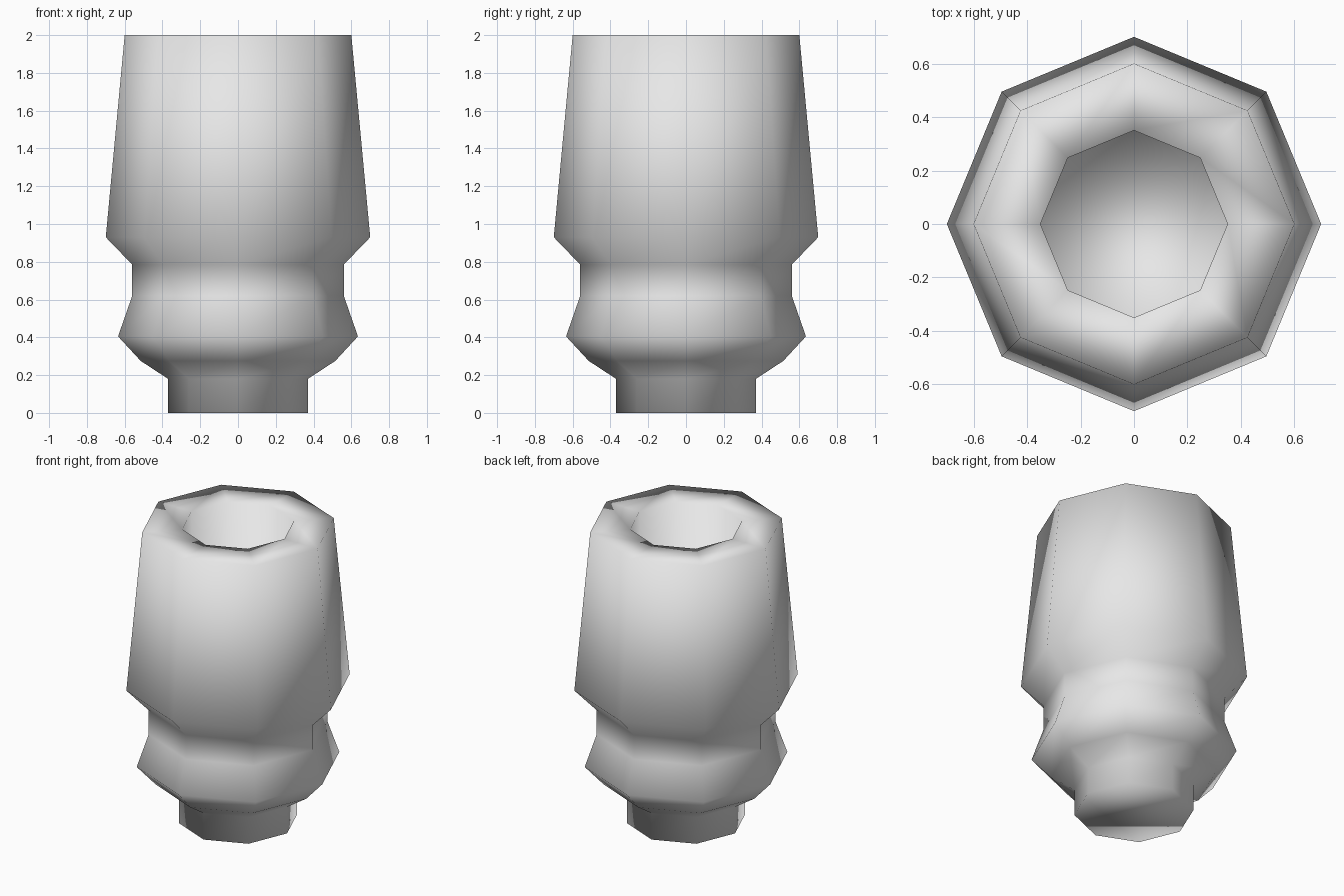
import bpy
import bmesh
from math import cos, sin, tau

cube = bpy.data.objects.get("Cube")
if cube:
    bpy.data.objects.remove(cube)

SIDES = 8

# Half outline (radius, height): foot, flared collar, neck, tapered cup, rim, bore
PROFILE = [
    (0.37, 0.0), (0.37, 0.18), (0.515, 0.275), (0.635, 0.405),
    (0.56, 0.62), (0.56, 0.785), (0.70, 0.93),
    (0.60, 2.0), (0.35, 2.0), (0.35, 1.0),
]


def make_material(name, color):
    mat = bpy.data.materials.new(name)
    mat.use_nodes = True
    mat.diffuse_color = color
    mat.node_tree.nodes["Principled BSDF"].inputs["Base Color"].default_value = color
    return mat


def lathe(name, profile, material):
    """Revolve an outline into a closed solid with octagonal rings."""
    bm = bmesh.new()
    rings = [[bm.verts.new((r * cos(tau * i / SIDES), r * sin(tau * i / SIDES), z))
              for i in range(SIDES)] for r, z in profile]
    for low, high in zip(rings, rings[1:]):
        for i in range(SIDES):
            j = (i + 1) % SIDES
            bm.faces.new((low[i], low[j], high[j], high[i]))
    bm.faces.new(rings[0][::-1])   # underside
    bm.faces.new(rings[-1])        # floor of the bore
    bmesh.ops.recalc_face_normals(bm, faces=bm.faces)
    for face in bm.faces:
        face.smooth = True
    mesh = bpy.data.meshes.new(name)
    bm.to_mesh(mesh)
    bm.free()
    mesh.materials.append(material)
    obj = bpy.data.objects.new(name, mesh)
    bpy.context.collection.objects.link(obj)
    return obj


grey = make_material("light grey", (0.8, 0.8, 0.8, 1.0))
lathe("socket_body", PROFILE, grey)
